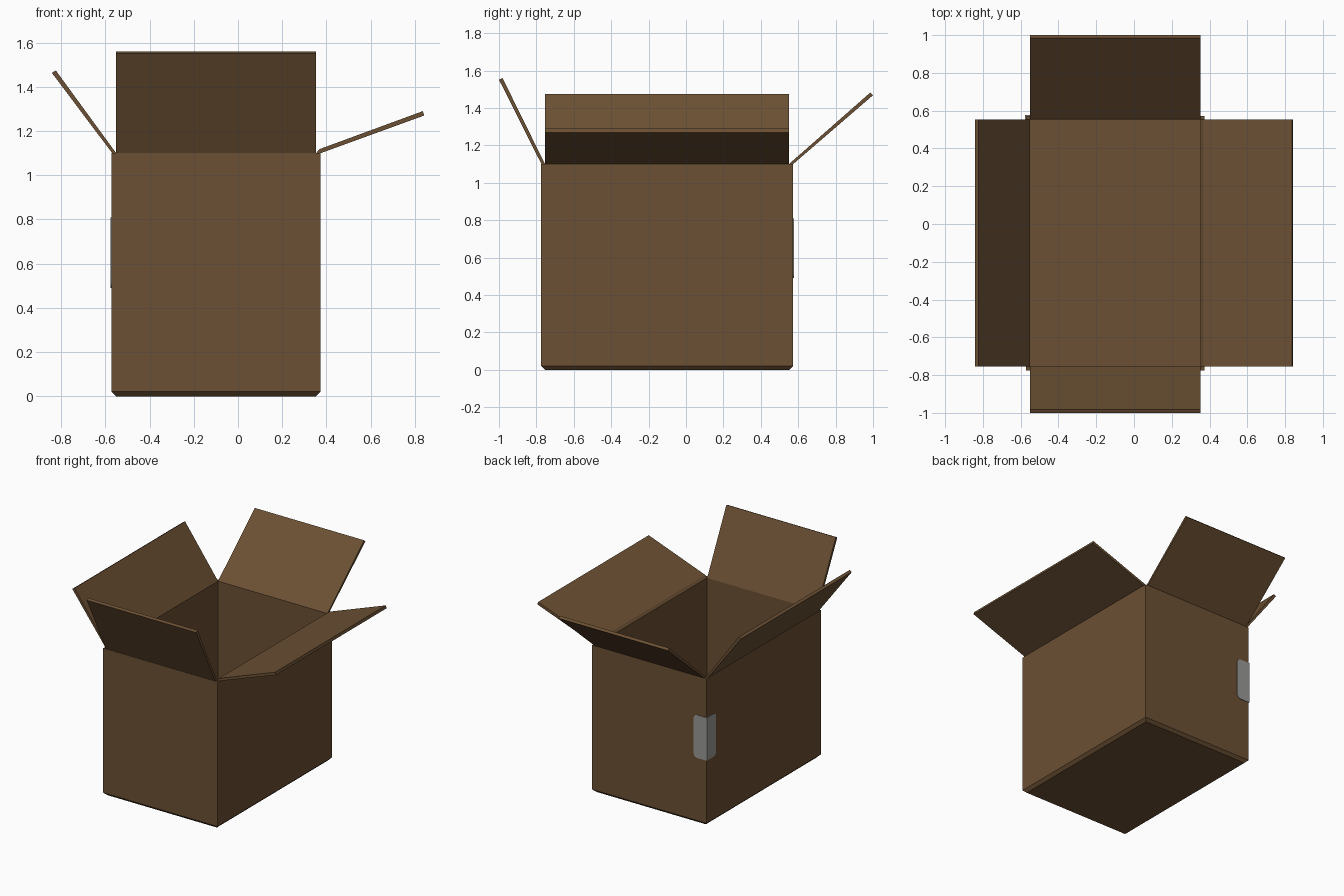
import bpy
import bmesh
import math

cube = bpy.data.objects.get("Cube")
if cube:
    bpy.data.objects.remove(cube, do_unlink=True)


def material(name, color):
    mat = bpy.data.materials.new(name)
    mat.use_nodes = True
    mat.diffuse_color = color
    mat.node_tree.nodes["Principled BSDF"].inputs["Base Color"].default_value = color
    return mat


cardboard = material("brown cardboard", (0.147, 0.08, 0.034, 1))
tape_grey = material("grey tape", (0.32, 0.32, 0.31, 1))


def finish(bm, name, mat):
    bmesh.ops.recalc_face_normals(bm, faces=bm.faces[:])
    mesh = bpy.data.meshes.new(name)
    bm.to_mesh(mesh)
    bm.free()
    mesh.materials.append(mat)
    obj = bpy.data.objects.new(name, mesh)
    bpy.context.collection.objects.link(obj)
    return obj


def loft(name, rings, mat):
    """Join equal rings of points into a closed solid."""
    bm = bmesh.new()
    loops = [[bm.verts.new(p) for p in ring] for ring in rings]
    for a, b in zip(loops, loops[1:]):
        for i in range(len(a)):
            j = (i + 1) % len(a)
            bm.faces.new((a[i], a[j], b[j], b[i]))
    bm.faces.new(loops[0])
    bm.faces.new(loops[-1])
    return finish(bm, name, mat)


def prism(name, profile, axis, lo, hi, mat):
    """Extrude a side profile along x or y."""
    def ring(d):
        return [(d, u, z) if axis == "x" else (u, d, z) for u, z in profile]
    return loft(name, [ring(lo), ring(hi)], mat)


# Box shell: outer size, wall thickness and rim height
X0, X1, Y0, Y1 = -0.572, 0.374, -0.775, 0.573
WALL, RIM = 0.021, 1.1


def rectangle(inset, z):
    return [(X0 + inset, Y0 + inset, z), (X1 - inset, Y0 + inset, z),
            (X1 - inset, Y1 - inset, z), (X0 + inset, Y1 - inset, z)]


loft("box_body", [rectangle(WALL, 0), rectangle(0, WALL), rectangle(0, RIM),
                  rectangle(WALL, RIM), rectangle(WALL, WALL)], cardboard)

# Open flaps, each a thin slab folded outward from the rim
span_x = (X0 + WALL, X1 - WALL)
span_y = (Y0 + WALL, Y1 - WALL)
prism("front_flap", [(-0.754, RIM), (-0.981, 1.56), (-1.0, 1.551), (-0.773, RIM)],
      "x", *span_x, cardboard)
prism("back_flap", [(0.552, RIM), (0.562, 1.11), (0.985, 1.482), (1.0, 1.468), (0.573, RIM)],
      "x", *span_x, cardboard)
prism("right_flap", [(-0.551, RIM), (-0.824, 1.474), (-0.842, 1.463), (-0.569, RIM)],
      "y", *span_y, cardboard)
prism("left_flap", [(0.353, RIM), (0.368, 1.118), (0.836, 1.29), (0.842, 1.27), (0.374, RIM)],
      "y", *span_y, cardboard)

# Tape wrapped round the back right corner, rounded at its free ends
REACH, LOW, HIGH, ROUND, THIN = 0.11, 0.49, 0.81, 0.03, 0.004


def tape_outline(corner, direction):
    points = [(0, LOW)]
    for center_z, start in ((LOW + ROUND, -90), (HIGH - ROUND, 0)):
        for step in range(4):
            a = math.radians(start + step * 30)
            points.append((REACH - ROUND + ROUND * math.cos(a),
                           center_z + ROUND * math.sin(a)))
    points.append((0, HIGH))
    return [(corner + direction * u, z) for u, z in points]


prism("tape_back", tape_outline(X0 - THIN, 1), "y", Y1, Y1 + THIN, tape_grey)
prism("tape_side", tape_outline(Y1 + THIN, -1), "x", X0 - THIN, X0, tape_grey)
